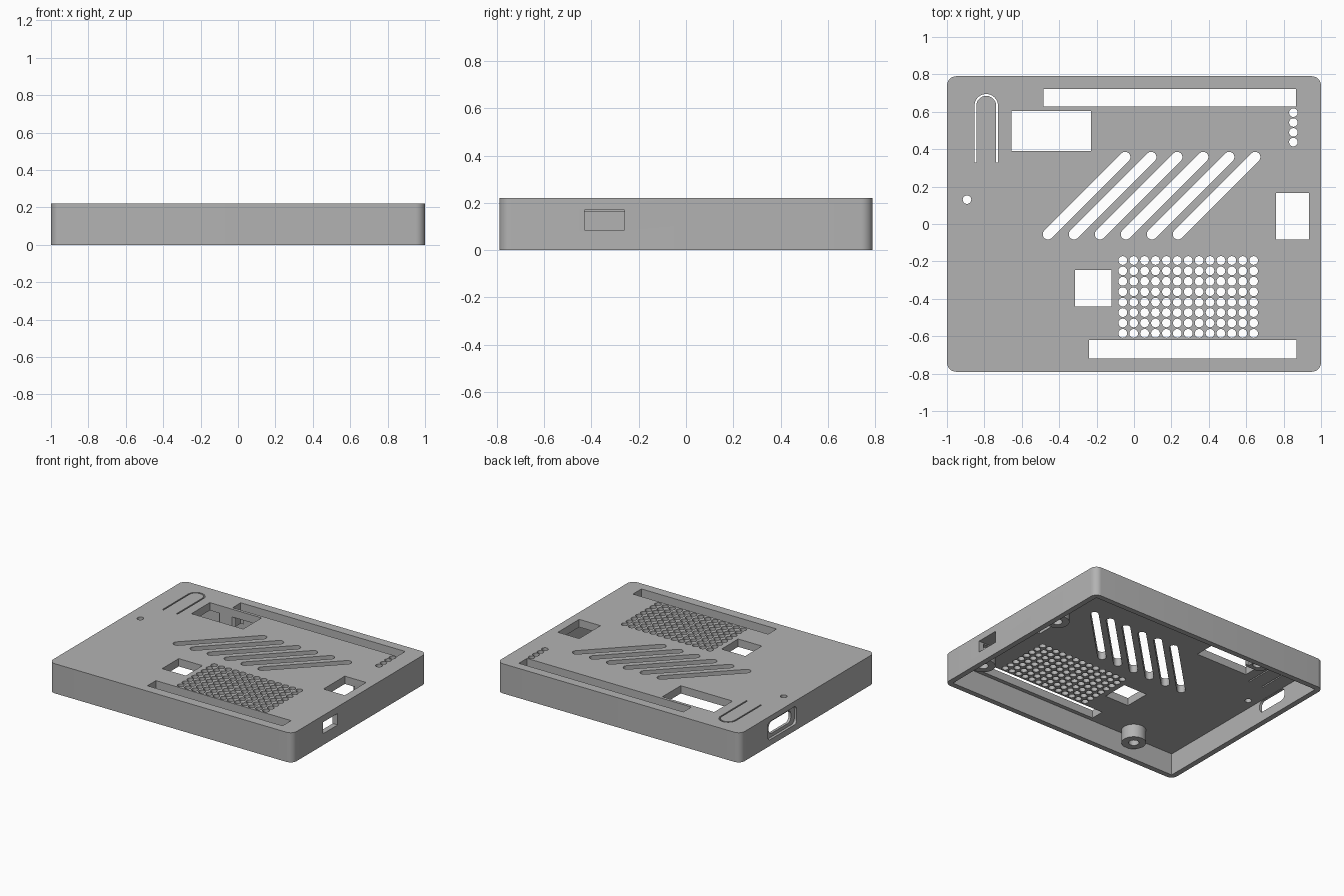
import bpy, bmesh
from math import pi, cos, sin, atan2
from mathutils import Vector

old = bpy.data.objects.get("Cube")
if old:
    bpy.data.objects.remove(old)

HEIGHT, CEILING = 0.22, 0.162
HALF_X, HALF_Y, WALL = 1.0, 0.79, 0.04

grey = bpy.data.materials.new("plain_grey")
grey.use_nodes = True
grey.diffuse_color = (0.45, 0.45, 0.45, 1)
grey.node_tree.nodes["Principled BSDF"].inputs["Base Color"].default_value = grey.diffuse_color


# Outlines
def arc(cx, cy, r, a0, a1, n):
    return [(cx + r * cos(a0 + (a1 - a0) * i / n), cy + r * sin(a0 + (a1 - a0) * i / n))
            for i in range(n + 1)]


def circle(cx, cy, r, n=24):
    return arc(cx, cy, r, 0, 2 * pi, n)[:-1]


def rect(x0, x1, y0, y1, r=0.0, n=8):
    if not r:
        return [(x0, y0), (x1, y0), (x1, y1), (x0, y1)]
    corners = [(x1 - r, y1 - r), (x0 + r, y1 - r), (x0 + r, y0 + r), (x1 - r, y0 + r)]
    return [p for i, (cx, cy) in enumerate(corners)
            for p in arc(cx, cy, r, i * pi / 2, (i + 1) * pi / 2, n)]


def capsule(a, b, r):
    t = atan2(b[1] - a[1], b[0] - a[0])
    return arc(*b, r, t - pi / 2, t + pi / 2, 10) + arc(*a, r, t + pi / 2, t + 3 * pi / 2, 10)


# Solid from extruded outlines, either upward or along x
def solid(name, outlines, lo, hi, along_x=False):
    bm = bmesh.new()
    for outline in outlines:
        place = (lambda p, h: Vector((h, *p))) if along_x else (lambda p, h: Vector((*p, h)))
        base = bm.faces.new([bm.verts.new(place(p, lo)) for p in outline])
        ext = bmesh.ops.extrude_face_region(bm, geom=[base])
        moved = [v for v in ext["geom"] if isinstance(v, bmesh.types.BMVert)]
        shift = place((0, 0), hi - lo)
        bmesh.ops.translate(bm, verts=moved, vec=shift)
    bmesh.ops.recalc_face_normals(bm, faces=bm.faces)
    mesh = bpy.data.meshes.new(name)
    bm.to_mesh(mesh)
    bm.free()
    obj = bpy.data.objects.new(name, mesh)
    bpy.context.collection.objects.link(obj)
    return obj


def combine(target, tool, operation="DIFFERENCE"):
    mod = target.modifiers.new(tool.name, "BOOLEAN")
    mod.operation, mod.solver, mod.object = operation, "EXACT", tool
    bpy.context.view_layer.objects.active = target
    bpy.ops.object.modifier_apply(modifier=mod.name)
    bpy.data.objects.remove(tool)


# Hollow lid, open underneath
lid = solid("case_lid", [rect(-HALF_X, HALF_X, -HALF_Y, HALF_Y, 0.05)], 0, HEIGHT)
ix, iy = HALF_X - WALL, HALF_Y - WALL
combine(lid, solid("cavity", [rect(-ix, ix, -iy, iy)], -0.1, CEILING))

# Screw bosses under the roof
posts = [(-0.56, -0.67), (-0.525, 0.67), (0.88, -0.53), (0.88, 0.245)]
combine(lid, solid("bosses", [circle(x, y, 0.083, 32) for x, y in posts], 0.065, 0.19), "UNION")
combine(lid, solid("bores", [circle(x, y, 0.035) for x, y in posts], -0.1, 0.15))

# Rectangular roof openings
windows = [rect(-0.483, 0.867, 0.627, 0.722), rect(-0.24, 0.87, -0.72, -0.62),
           rect(-0.655, -0.23, 0.39, 0.605), rect(-0.315, -0.12, -0.44, -0.245),
           rect(0.76, 0.935, -0.083, 0.167)]
combine(lid, solid("windows", windows, -0.1, 0.3))

# Diagonal vents
vents = [capsule((-0.46 + 0.139 * i, -0.055), (-0.047 + 0.139 * i, 0.358), 0.028) for i in range(6)]
combine(lid, solid("vents", vents, 0.1, 0.3))

# Round vent grid, indicator row and single hole
holes = [circle(-0.06 + 0.0583 * i, -0.195 - 0.0557 * j, 0.0235, 16)
         for i in range(13) for j in range(8)]
holes += [circle(0.852, 0.595 - 0.0525 * i, 0.023, 16) for i in range(4)]
holes.append(circle(-0.893, 0.13, 0.023, 16))
combine(lid, solid("round_holes", holes, 0.1, 0.3))

# U-shaped slit around the flexible button
slit = ([(-0.727, 0.33)] + arc(-0.79, 0.632, 0.063, 0, pi, 20) + [(-0.853, 0.33), (-0.843, 0.33)]
        + arc(-0.79, 0.632, 0.053, pi, 0, 20) + [(-0.737, 0.33)])
combine(lid, solid("button_slit", [slit], 0.1, 0.3))

# Side ports: plain one at +x, recessed rounded one at -x
combine(lid, solid("left_port", [rect(-0.43, -0.26, 0.085, 0.17)], 0.9, 1.1, True))
combine(lid, solid("port_recess", [rect(0.13, 0.47, 0.045, 0.18, 0.03)], -1.1, -0.98, True))
combine(lid, solid("right_port", [rect(0.17, 0.43, 0.07, 0.16, 0.035)], -1.1, -0.93, True))

# Finish
lid.data.materials.clear()
lid.data.materials.append(grey)
for poly in lid.data.polygons:
    poly.material_index = 0
bpy.ops.object.select_all(action="DESELECT")
lid.select_set(True)
bpy.context.view_layer.objects.active = lid
bpy.ops.object.shade_smooth_by_angle(angle=pi / 6)
